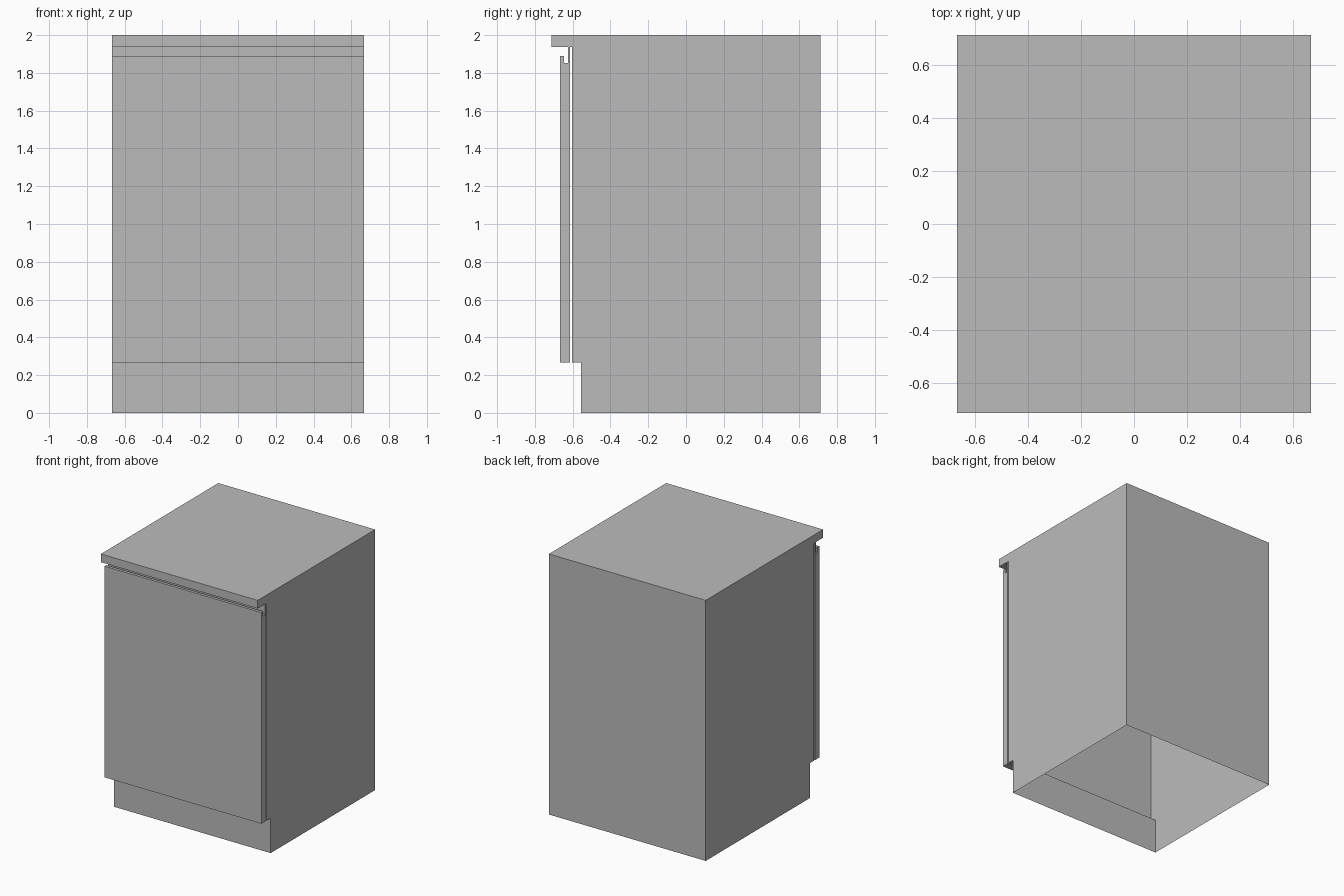
import bpy, bmesh

if "Cube" in bpy.data.objects:
    bpy.data.objects.remove(bpy.data.objects["Cube"])

HALF_WIDTH = 0.666

grey = bpy.data.materials.new("plain_grey")
grey.diffuse_color = (0.5, 0.5, 0.5, 1)
grey.use_nodes = True
grey.node_tree.nodes["Principled BSDF"].inputs["Base Color"].default_value = grey.diffuse_color


def extrude_profile(name, profile, open_bottom=False):
    """Extrude a (y, z) side profile across the full width."""
    bm = bmesh.new()
    left = [bm.verts.new((-HALF_WIDTH, y, z)) for y, z in profile]
    right = [bm.verts.new((HALF_WIDTH, y, z)) for y, z in profile]
    bm.faces.new(left)
    bm.faces.new(right[::-1])
    n = len(profile)
    for i in range(n):
        j = (i + 1) % n
        bm.faces.new((left[j], left[i], right[i], right[j]))
    bmesh.ops.recalc_face_normals(bm, faces=bm.faces)
    if open_bottom:
        floor = [f for f in bm.faces if all(v.co.z < 0.001 for v in f.verts)]
        bmesh.ops.delete(bm, geom=floor, context='FACES')
    mesh = bpy.data.meshes.new(name)
    bm.to_mesh(mesh)
    bm.free()
    mesh.materials.append(grey)
    obj = bpy.data.objects.new(name, mesh)
    bpy.context.collection.objects.link(obj)
    return obj


# Hollow cabinet shell: recessed plinth, carcass and overhanging worktop
extrude_profile("cabinet_body", [
    (0.712, 0), (0.712, 2), (-0.712, 2), (-0.712, 1.937),
    (-0.603, 1.937), (-0.603, 0.268), (-0.555, 0.268), (-0.555, 0),
], open_bottom=True)

# Door with a grip channel cut along its top edge
extrude_profile("door", [
    (-0.614, 0.268), (-0.614, 1.937), (-0.625, 1.937), (-0.625, 1.853),
    (-0.645, 1.853), (-0.645, 1.889), (-0.667, 1.889), (-0.667, 0.268),
])
